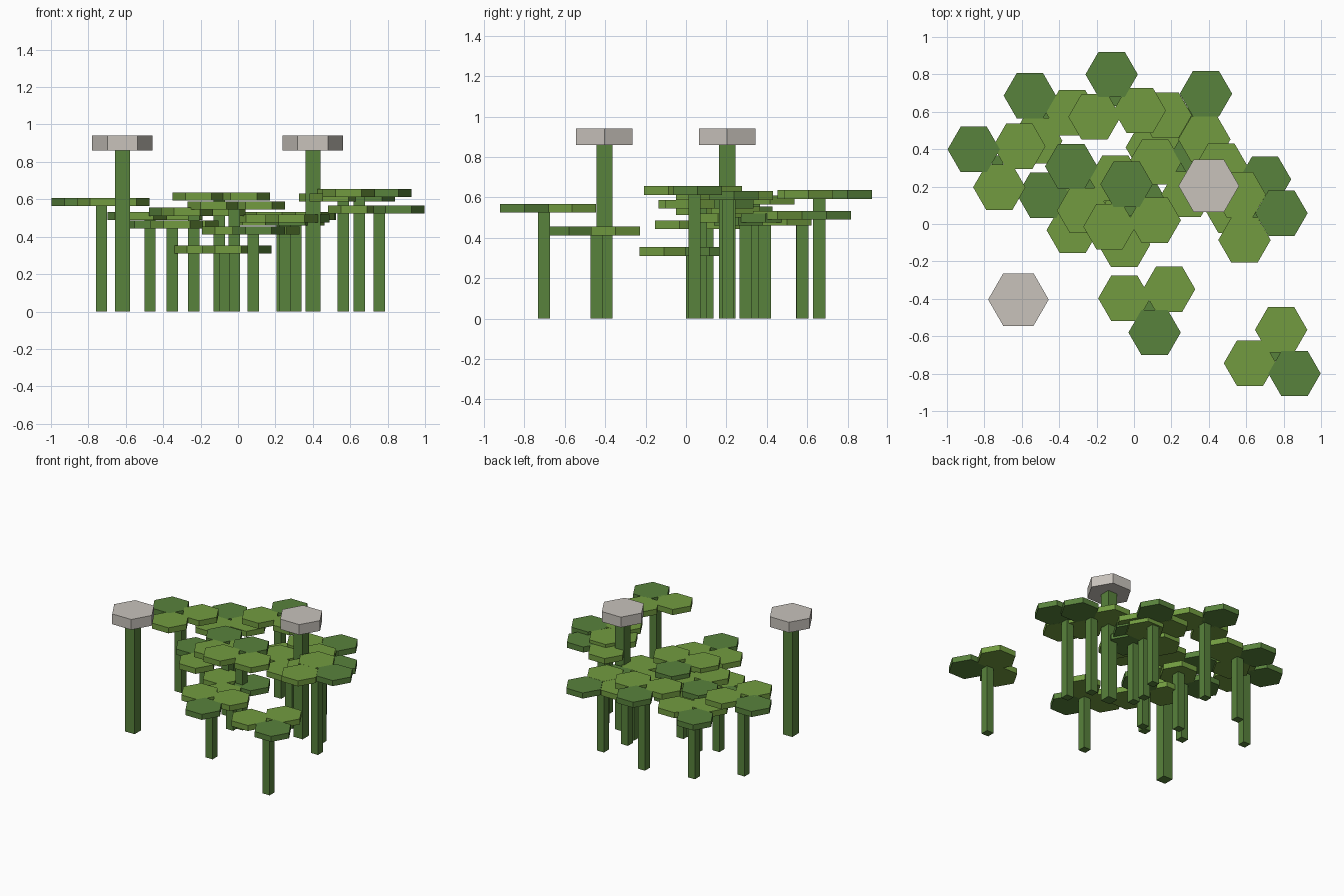
import bpy, math

if "Cube" in bpy.data.objects:
    bpy.data.objects.remove(bpy.data.objects["Cube"])


def material(name, color):
    m = bpy.data.materials.new(name)
    m.diffuse_color = (*color, 1)
    m.use_nodes = True
    m.node_tree.nodes["Principled BSDF"].inputs["Base Color"].default_value = m.diffuse_color
    return m


DARK = material("dark green", (0.098, 0.223, 0.045))
LIGHT = material("light green", (0.168, 0.330, 0.051))
PALE = material("pale grey", (0.58, 0.545, 0.50))


def hexagon(name, x, y, z, radius, height, mat):
    # Flat hexagonal slab with corners on the x axis, resting on height z
    bpy.ops.mesh.primitive_cylinder_add(vertices=6, radius=radius, depth=height,
                                        location=(x, y, z + height / 2))
    ob = bpy.context.object
    ob.name = name
    # The primitive starts with a corner on y, so turn it a quarter
    ob.rotation_euler.z = math.pi / 2
    ob.data.materials.append(mat)


def stem(name, x, y, width, height):
    # Square post standing on the ground
    bpy.ops.mesh.primitive_cube_add(size=1, location=(x, y, height / 2))
    ob = bpy.context.object
    ob.name = name
    ob.scale = (width, width, height)
    ob.data.materials.append(DARK)


# Clovers: centre x, centre y, underside of leaves, direction of the dark leaf
clovers = [
    (0.082, -0.442, 0.412, -78.5),
    (0.755, -0.703, 0.525, -43),
    (-0.730, 0.337, 0.565, 154),
    (-0.470, 0.575, 0.490, 128),
    (-0.100, 0.660, 0.593, 98),
    (0.310, 0.577, 0.490, 58),
    (-0.236, 0.208, 0.512, 135),
    (-0.352, 0.106, 0.443, 160),
    (-0.020, 0.073, 0.545, 98),
    (0.563, 0.207, 0.588, 13),
    (0.648, 0.043, 0.612, 6),
    (-0.072, 0.030, 0.310, 38),
    (0.250, 0.295, 0.476, 45),
    (0.235, 0.390, 0.460, 292),
]
LEAF_RADIUS, LEAF_HEIGHT, REACH = 0.14, 0.043, 0.141

for x, y, z, angle in clovers:
    stem("clover_stem", x, y, 0.06, z + LEAF_HEIGHT / 2)
    for i in range(3):
        a = math.radians(angle + 120 * i)
        hexagon("light_leaf" if i else "dark_leaf",
                x + REACH * math.cos(a), y + REACH * math.sin(a), z,
                LEAF_RADIUS, LEAF_HEIGHT, LIGHT if i else DARK)

# Two tall flowers with pale heads
for x, y in [(-0.618, -0.404), (0.400, 0.204)]:
    stem("flower_stem", x, y, 0.08, 0.88)
    hexagon("flower_head", x, y, 0.86, 0.162, 0.08, PALE)
